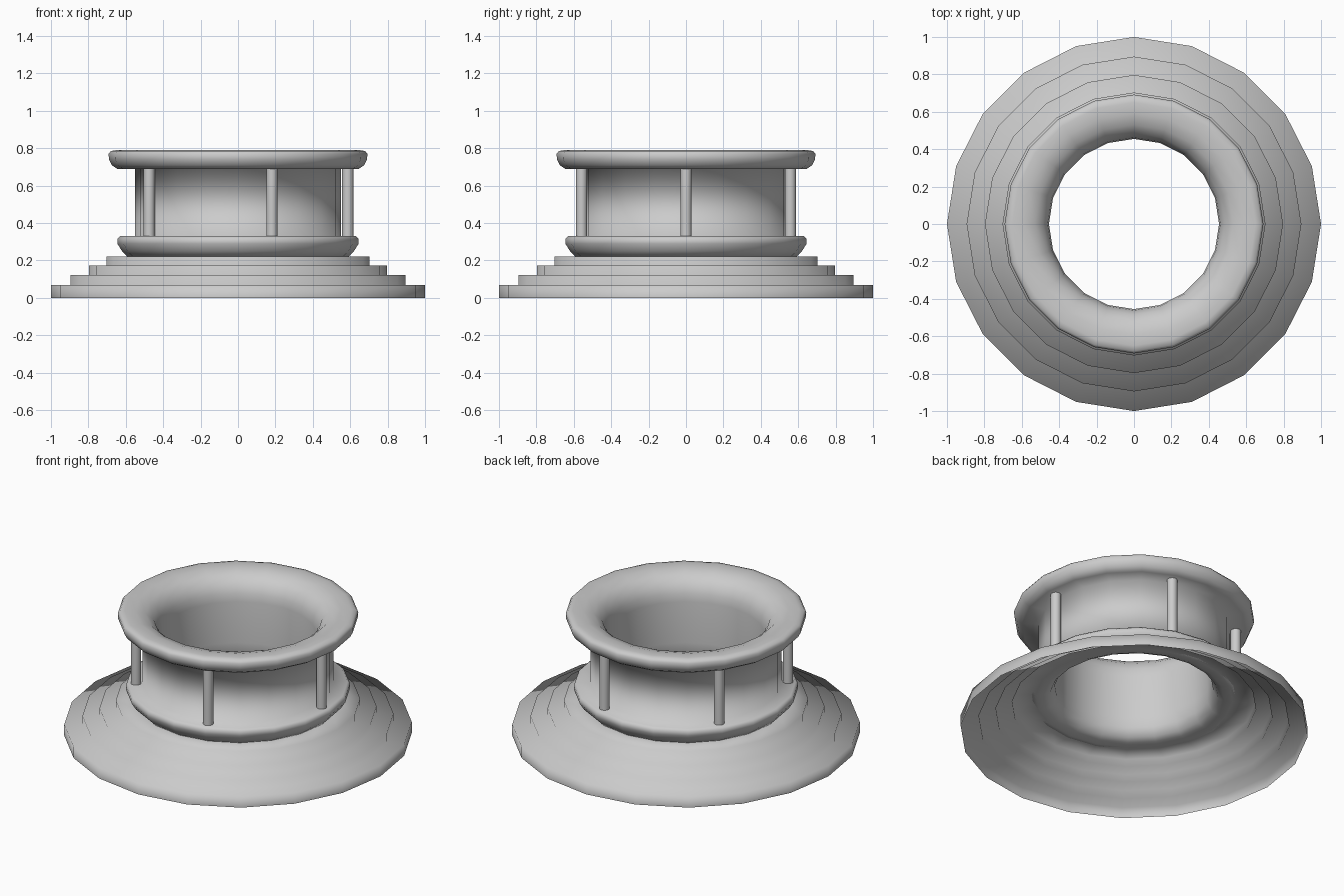
import bpy, bmesh, math

if "Cube" in bpy.data.objects:
    bpy.data.objects.remove(bpy.data.objects["Cube"])

SIDES = 20


def lathe(name, profile, closed=False):
    """Spin an (r, z) profile around the z axis."""
    bm = bmesh.new()
    rings = []
    for r, z in profile:
        rings.append([bm.verts.new((r * math.cos(2 * math.pi * i / SIDES),
                                    r * math.sin(2 * math.pi * i / SIDES), z))
                      for i in range(SIDES)])
    pairs = list(zip(rings, rings[1:]))
    if closed:
        pairs.append((rings[-1], rings[0]))
    for a, b in pairs:
        for i in range(SIDES):
            j = (i + 1) % SIDES
            bm.faces.new((a[i], a[j], b[j], b[i])).smooth = True
    mesh = bpy.data.meshes.new(name)
    bm.to_mesh(mesh)
    bm.free()
    obj = bpy.data.objects.new(name, mesh)
    bpy.context.collection.objects.link(obj)
    return obj


# stepped skirt, an open shell underneath
lathe("stepped_base", [
    (1.0, 0), (1.0, 0.07), (0.895, 0.07), (0.895, 0.123), (0.797, 0.123),
    (0.797, 0.172), (0.703, 0.172), (0.703, 0.22), (0.565, 0.22)])

# double-walled collar with a lower flange and a rolled upper rim
lathe("collar", [
    (0.565, 0.22), (0.59, 0.22), (0.62, 0.25), (0.645, 0.29), (0.645, 0.315),
    (0.63, 0.33), (0.55, 0.33), (0.55, 0.69),
    (0.645, 0.69), (0.675, 0.71), (0.69, 0.74), (0.692, 0.77), (0.68, 0.785),
    (0.65, 0.79), (0.59, 0.788), (0.53, 0.77), (0.485, 0.73), (0.462, 0.68),
    (0.455, 0.63), (0.455, 0.37), (0.457, 0.29), (0.485, 0.24), (0.52, 0.225)],
    closed=True)

# five posts between the flanges
for k in range(5):
    a = 2 * math.pi * k / 5
    bpy.ops.mesh.primitive_cylinder_add(
        vertices=16, radius=0.03, depth=0.36,
        location=(0.587 * math.cos(a), 0.587 * math.sin(a), 0.51))
    post = bpy.context.object
    post.name = f"post_{k + 1}"
    bpy.ops.object.shade_smooth_by_angle(angle=math.radians(40))
